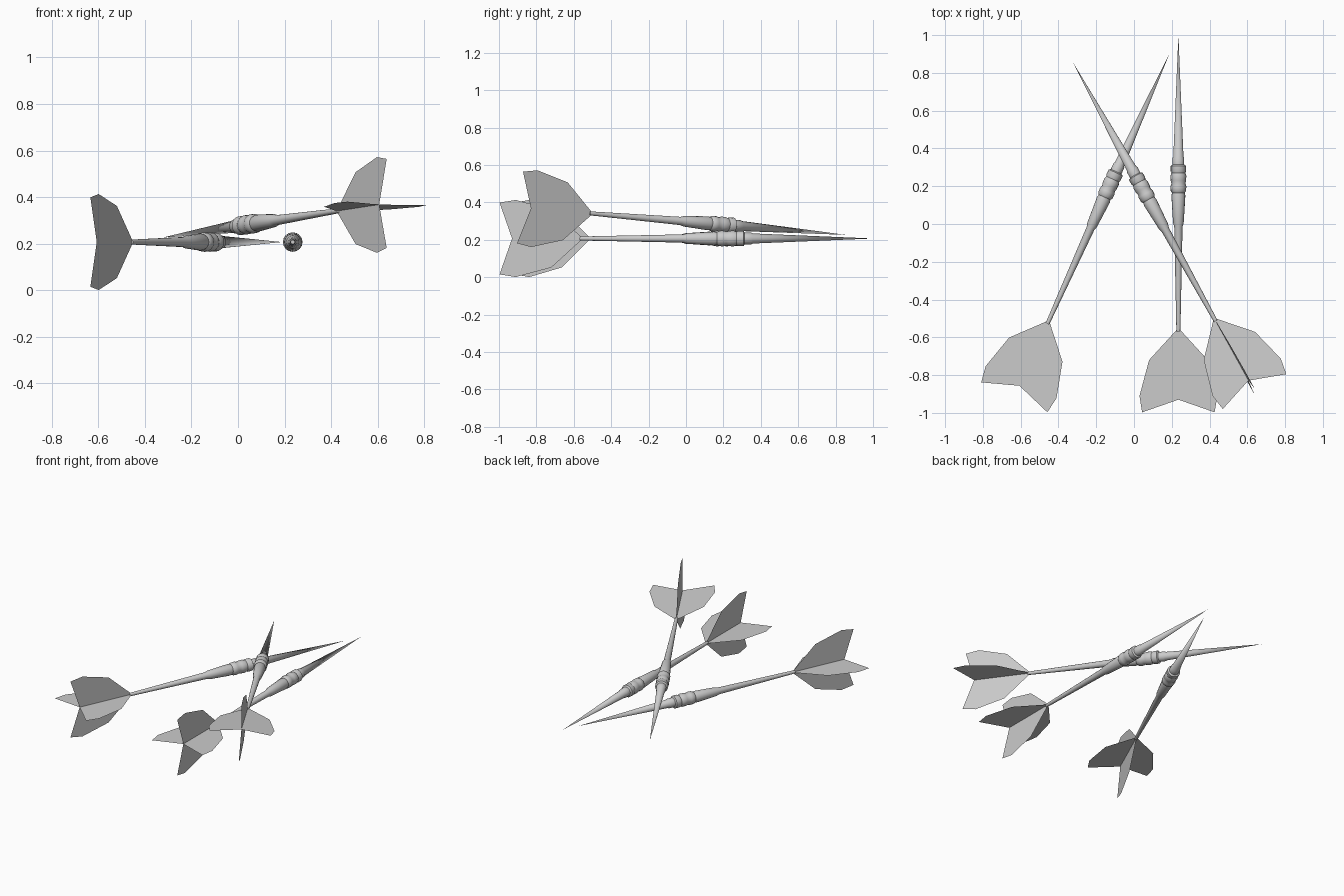
import bpy, bmesh, math
from mathutils import Matrix, Vector

if "Cube" in bpy.data.objects:
    bpy.data.objects.remove(bpy.data.objects["Cube"])

SIDES = 16
# (distance forward of the flight root, radius): tapered shaft, ringed grip, point
BODY = [(-.02, .0), (-.02, .009), (0, .011), (.535, .022), (.555, .028), (.70, .037),
        (.715, .034), (.725, .041), (.75, .042), (.765, .037), (.78, .041), (.805, .042),
        (.82, .037), (.83, .041), (.858, .041), (.864, .031), (.90, .031), (.906, .027),
        (1.55, .0)]
# one flight blade: (distance forward of the root, distance from the axis)
BLADE = [(0, 0), (-.17, .155), (-.36, .2), (-.44, .207), (-.445, .19), (-.38, 0)]
BLADE[3] = (-.36, .205)
BLADE = [(0, 0), (-.17, .155), (-.36, .206), (-.447, .192), (-.38, 0)]


def finish(name, bm, matrix):
    mesh = bpy.data.meshes.new(name)
    bm.to_mesh(mesh)
    bm.free()
    ob = bpy.data.objects.new(name, mesh)
    bpy.context.collection.objects.link(ob)
    ob.matrix_world = matrix
    return ob


def dart(tag, matrix):
    # lathed body along local y
    bm = bmesh.new()
    vs = [bm.verts.new((r, y, 0)) for y, r in BODY]
    es = [bm.edges.new(p) for p in zip(vs, vs[1:])]
    bmesh.ops.spin(bm, geom=vs + es, axis=(0, 1, 0), cent=(0, 0, 0),
                   angle=2 * math.pi, steps=SIDES)
    bmesh.ops.remove_doubles(bm, verts=bm.verts[:], dist=1e-5)
    bmesh.ops.recalc_face_normals(bm, faces=bm.faces[:])
    body = finish(tag + "_dart_body", bm, matrix)
    bpy.ops.object.select_all(action='DESELECT')
    body.select_set(True)
    bpy.context.view_layer.objects.active = body
    bpy.ops.object.shade_smooth_by_angle(angle=math.radians(35))

    # four crossed flight blades
    bm = bmesh.new()
    for k in range(4):
        rot = Matrix.Rotation(k * math.pi / 2, 3, 'Y')
        bm.faces.new([bm.verts.new(rot @ Vector((r, y, 0))) for y, r in BLADE])
    finish(tag + "_dart_flights", bm, matrix)


def pose(loc, yaw, pitch=0):
    return (Matrix.Translation(loc) @ Matrix.Rotation(math.radians(pitch), 4, 'X')
            @ Matrix.Rotation(math.radians(yaw), 4, 'Z'))


# two darts lying flat, one resting across them
dart("left", pose((-.45, -.51, .207), -24.3))
dart("middle", pose((.235, -.55, .207), 0))
dart("crossing", pose((.423, -.497, .34), 28.8, -4.8))
